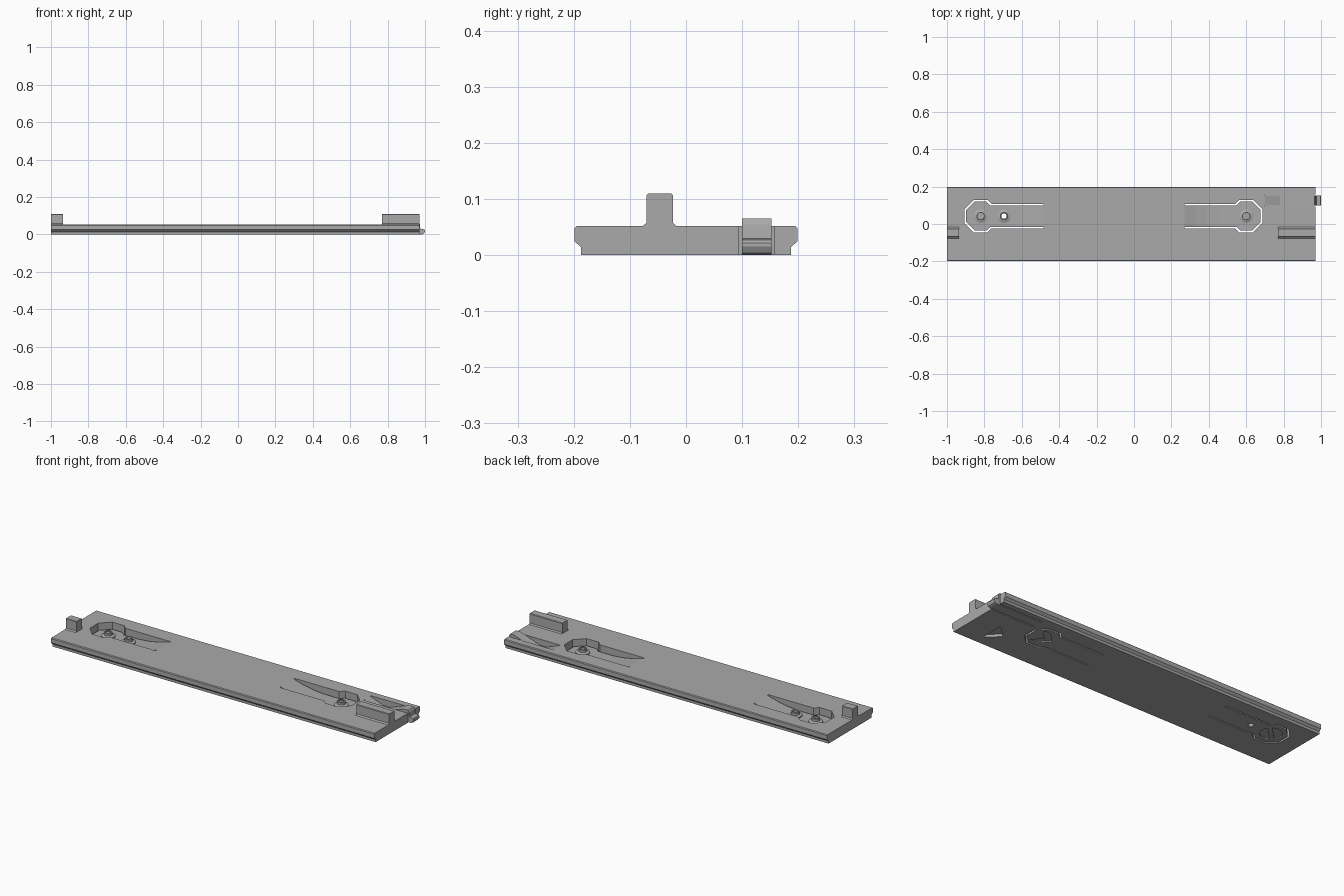
import bpy, bmesh, math
from mathutils import Vector

if "Cube" in bpy.data.objects:
    bpy.data.objects.remove(bpy.data.objects["Cube"])

grey = bpy.data.materials.new("plain grey")
grey.diffuse_color = (0.40, 0.40, 0.40, 1)
grey.use_nodes = True
grey.node_tree.nodes["Principled BSDF"].inputs["Base Color"].default_value = grey.diffuse_color
CY = 0.042            # centre line of the spring arms


def finish(name, bm):
    bmesh.ops.remove_doubles(bm, verts=bm.verts, dist=1e-6)
    bmesh.ops.recalc_face_normals(bm, faces=bm.faces)
    me = bpy.data.meshes.new(name)
    bm.to_mesh(me)
    bm.free()
    me.materials.append(grey)
    ob = bpy.data.objects.new(name, me)
    bpy.context.collection.objects.link(ob)
    return ob


def prism(name, pts, axis, lo, hi):
    """Extrude a 2D outline along the named axis."""
    place = {"x": lambda p, t: (t, p[0], p[1]),
             "y": lambda p, t: (p[0], t, p[1]),
             "z": lambda p, t: (p[0], p[1], t)}[axis]
    bm = bmesh.new()
    face = bm.faces.new([bm.verts.new(place(p, lo)) for p in pts])
    ext = bmesh.ops.extrude_face_region(bm, geom=[face])
    move = Vector(place((0, 0), hi - lo))
    bmesh.ops.translate(bm, vec=move, verts=[
        v for v in ext["geom"] if isinstance(v, bmesh.types.BMVert)])
    return finish(name, bm)


def lathe(name, prof, cx, cy, n=24):
    """Revolve a closed (radius, z) outline around a vertical axis."""
    bm = bmesh.new()
    rings = [[bm.verts.new((cx + r * math.cos(2 * math.pi * i / n),
                            cy + r * math.sin(2 * math.pi * i / n), z))
              for i in range(n)] for r, z in prof]
    for a, b in zip(rings, rings[1:] + rings[:1]):
        for i in range(n):
            j = (i + 1) % n
            bm.faces.new((a[i], a[j], b[j], b[i]))
    ob = finish(name, bm)
    for o in bpy.context.selected_objects:
        o.select_set(False)
    ob.select_set(True)
    bpy.context.view_layer.objects.active = ob
    bpy.ops.object.shade_smooth_by_angle(angle=math.radians(35))
    return ob


def rect(x0, x1, y0, y1):
    return [(x0, y0), (x1, y0), (x1, y1), (x0, y1)]


def circle(cx, cy, r, n=24):
    return [(cx + r * math.cos(2 * math.pi * i / n),
             cy + r * math.sin(2 * math.pi * i / n)) for i in range(n)]


def boolean(ob, other, op="DIFFERENCE"):
    mod = ob.modifiers.new("cut", "BOOLEAN")
    mod.operation, mod.solver, mod.object = op, "EXACT", other
    bpy.context.view_layer.objects.active = ob
    bpy.ops.object.modifier_apply(modifier=mod.name)
    bpy.data.objects.remove(other)


def paddle(cx, s, end, half, neck):
    """Octagonal head with a straight arm; s is the arm direction."""
    c = half * 0.42
    k = half + c - neck      # where the corner cut meets the arm
    side = [(-half, c), (-c, half), (c, half), (k, neck), (abs(end - cx), neck)]
    pts = side + [(x, -y) for x, y in reversed(side)]
    return [(cx + s * x, CY + y) for x, y in pts]


# base plate with undercut long edges
half = [(0.187, 0), (0.187, 0.014), (0.199, 0.025), (0.199, 0.048), (0.195, 0.052)]
plate = prism("base_plate", half + [(-y, z) for y, z in reversed(half)], "x", -1, 0.97)

# spring arms in their cut-outs, with studs
for side, cx, s, end, studs in (("left", -0.82, 1, -0.485, (-0.82, -0.695)),
                                ("right", 0.60, -1, 0.27, (0.60,))):
    boolean(plate, prism("opening", paddle(cx, s, end, 0.087, 0.065), "z", -0.1, 0.2))
    arm = prism(side + "_spring_arm", paddle(cx, s, end, 0.077, 0.057), "z", 0, 0.1)
    ramp = [(cx - s * 0.2, 0.018), (cx + s * 0.15, 0.018), (cx + s * 0.21, 0.024),
            (cx + s * 0.27, 0.035), (end, 0.052), (end + s * 0.1, 0.052),
            (end + s * 0.1, 0.2), (cx - s * 0.2, 0.2)]
    boolean(arm, prism("ramp_cutter", ramp, "y", -0.3, 0.3))
    # shallow mark under the head
    if side == "left":
        for sg in (-1, 1):
            a0 = math.radians(45 if sg > 0 else 225)
            seg = [(cx + 0.055 * math.cos(a0 + math.radians(t)),
                    CY + 0.055 * math.sin(a0 + math.radians(t))) for t in range(12, 169, 12)]
            boolean(arm, prism("mark_cutter", seg, "z", -0.01, 0.006))
    else:
        chev = [(cx - 0.05, CY), (cx, CY + 0.055), (cx + 0.045, CY + 0.055),
                (cx - 0.005, CY), (cx + 0.045, CY - 0.055), (cx, CY - 0.055)]
        boolean(arm, prism("mark_cutter", chev, "z", -0.01, 0.006))
    for i, x in enumerate(studs):
        if i == 1:
            boolean(arm, prism("hole_cutter", circle(x, CY, 0.016), "z", -0.1, 0.1))
            inner = [(0.014, 0.003), (0.014, 0.042)]
            base = [(0.020, 0.003), (0.020, 0.017)]
        else:
            inner = [(0.0005, 0.017), (0.0005, 0.036), (0.014, 0.036), (0.014, 0.042)]
            base = []
        outer = [(0.020, 0.042), (0.022, 0.040), (0.022, 0.028), (0.036, 0.023), (0.036, 0.017)]
        lathe(f"{side}_stud_{i + 1}", inner + outer + base[::-1], x, CY)

# slot and flexible latch at the right end
boolean(plate, prism("latch_slot", rect(0.70, 1.1, 0.094, 0.158), "z", -0.1, 0.2))
latch = [(0.70, 0), (0.985, 0), (0.994, 0.004), (1.0, 0.015), (1.0, 0.022), (0.996, 0.027),
         (0.975, 0.030), (0.972, 0.055), (0.966, 0.065), (0.940, 0.065),
         (0.82, 0.022), (0.78, 0.022), (0.70, 0.052)]
prism("latch", latch, "y", 0.100, 0.152)

# triangular pocket in the underside
boolean(plate, prism("pocket_cutter", [(0.76, -0.07), (0.83, -0.135), (0.83, -0.005)],
                     "z", -0.1, 0.014))

# upright guide tabs
for name, x0, x1 in (("left_tab", -1, -0.935), ("right_tab", 0.77, 0.97)):
    tab = [(-0.077, 0.045), (-0.077, 0.052), (-0.070, 0.058), (-0.070, 0.107),
           (-0.067, 0.110), (-0.026, 0.110), (-0.023, 0.107), (-0.023, 0.058),
           (-0.017, 0.052), (-0.017, 0.045)]
    prism(name, tab, "x", x0, x1)
